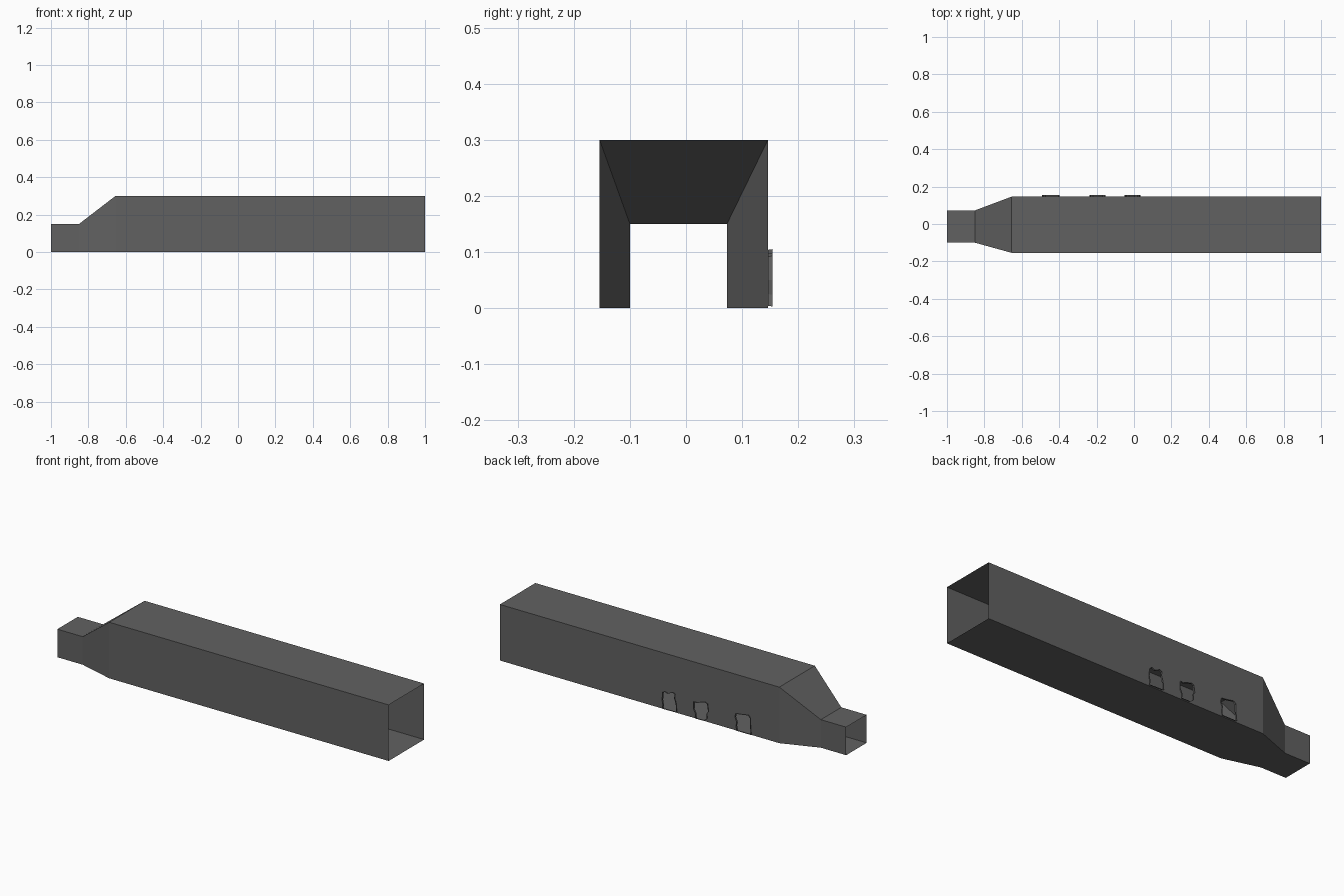
import bpy, bmesh
from mathutils import Vector

if "Cube" in bpy.data.objects:
    bpy.data.objects.remove(bpy.data.objects["Cube"])

mat = bpy.data.materials.new("dark_grey")
mat.diffuse_color = (0.12, 0.12, 0.12, 1)
mat.use_nodes = True
mat.node_tree.nodes["Principled BSDF"].inputs["Base Color"].default_value = mat.diffuse_color
WALL, LIP = 0.146, 0.154


def finish(bm, name):
    me = bpy.data.meshes.new(name)
    bm.to_mesh(me)
    bm.free()
    ob = bpy.data.objects.new(name, me)
    bpy.context.collection.objects.link(ob)
    me.materials.append(mat)
    return ob


# Irregular opening outlines on the +y wall: (centre x, [(dx, z), ...])
holes = [
    (-0.005, [(.036, .004), (.033, .025), (.038, .050), (.034, .092), (.024, .097), (.008, .090),
              (-.022, .104), (-.034, .098), (-.031, .078), (-.040, .050), (-.044, .006)]),
    (-0.197, [(.034, .004), (.032, .028), (.043, .052), (.042, .090), (.028, .086), (.010, .094),
              (-.022, .103), (-.034, .098), (-.040, .060), (-.030, .045), (-.032, .018), (-.012, .005)]),
    (-0.443, [(.034, .004), (.038, .030), (.033, .048), (.044, .074), (.040, .092), (.018, .094),
              (-.030, .102), (-.042, .090), (-.043, .040), (-.047, .004)]),
]

# Tunnel shell: open at both ends, rectangular sections (x, y0, y1, height)
sections = [(-1, -.100, .073, .15), (-.85, -.100, .073, .15),
            (-.655, -.154, WALL, .30), (1, -.154, WALL, .30)]
bm = bmesh.new()
rings = [[bm.verts.new(p) for p in ((x, a, 0), (x, b, 0), (x, b, h), (x, a, h))]
         for x, a, b, h in sections]
for s, (r, q) in enumerate(zip(rings, rings[1:])):
    for i in range(4):
        if s == 2 and i == 1:
            continue                      # long wall gets openings below
        j = (i + 1) % 4
        bm.faces.new((r[i], r[j], q[j], q[i]))
for f in bm.faces:
    f.normal_update()
    if f.normal.dot(f.calc_center_median() - Vector((f.calc_center_median().x, -.01, .1))) < 0:
        f.normal_flip()

# Long wall pierced by the openings
r, q = rings[2], rings[3]
loops = [[r[1], q[1], q[2], r[2]]]
for cx, pts in holes:
    loops.append([bm.verts.new((cx + dx, WALL, z)) for dx, z in pts])
edges = []
for lp in loops:
    for a, b in zip(lp, lp[1:] + lp[:1]):
        edges.append(bm.edges.get((a, b)) or bm.edges.new((a, b)))
res = bmesh.ops.triangle_fill(bm, edges=edges, use_beauty=True, use_dissolve=True, normal=(0, 1, 0))
for f in res["geom"]:
    if isinstance(f, bmesh.types.BMFace):
        f.normal_update()
        if f.normal.y < 0:
            f.normal_flip()
finish(bm, "tunnel_shell")

# Shallow broken lips around the openings
for k, (cx, pts) in enumerate(holes):
    bm = bmesh.new()
    inner = [bm.verts.new((cx + dx, WALL, z)) for dx, z in pts]
    outer = [bm.verts.new((cx + dx * 1.04, LIP, .05 + (z - .05) * 1.02)) for dx, z in pts]
    n = len(pts)
    for i in range(n):
        j = (i + 1) % n
        bm.faces.new((inner[i], inner[j], outer[j], outer[i]))
    finish(bm, f"opening_lip_{k + 1}")
